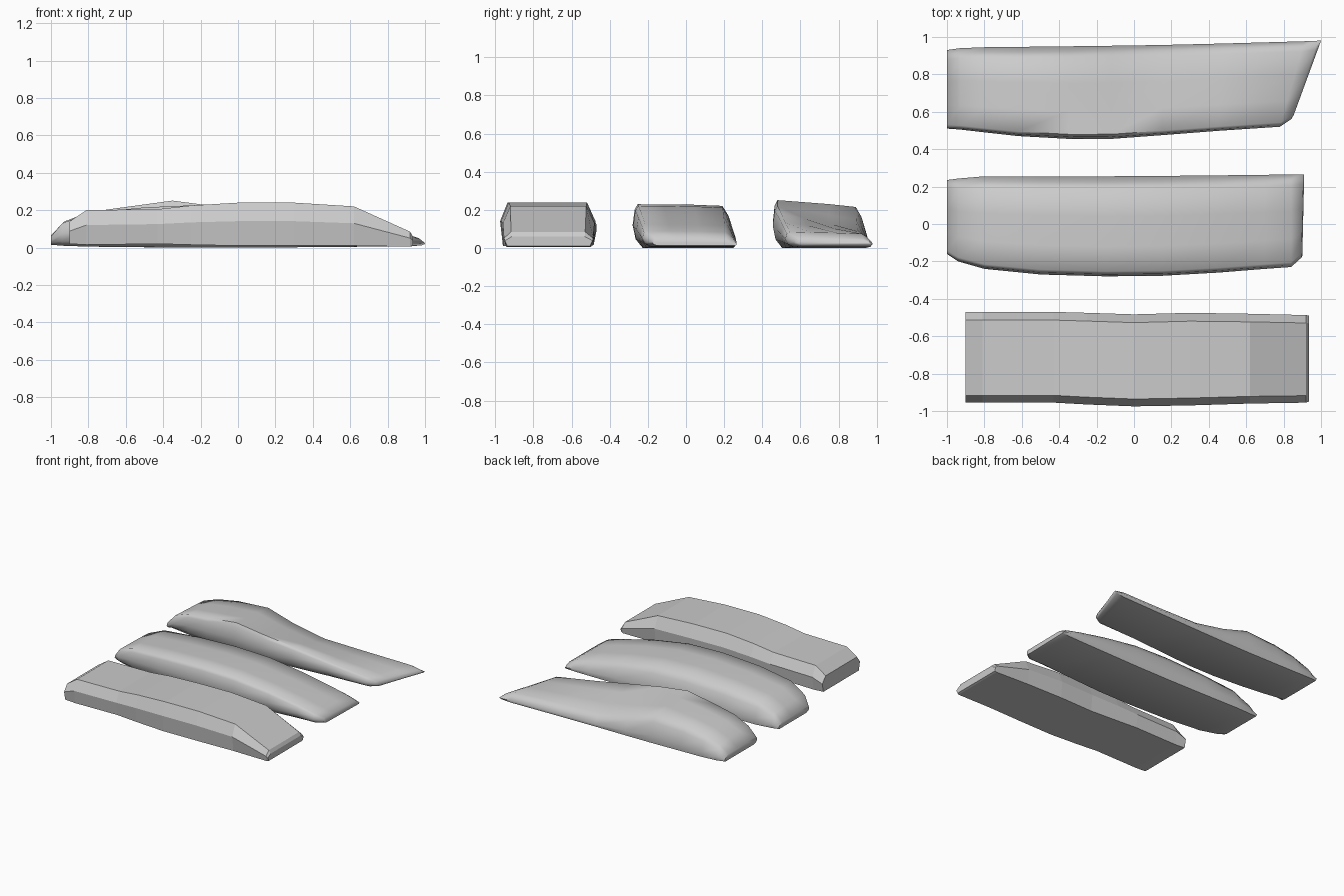
import bpy, bmesh, math


def loft(name, profile, stations, smooth):
    """profile: (u, w) across the slab, front to back.
    station: x, shear, front y, back y, base z, front top z, back top z."""
    bm = bmesh.new()
    rings = []
    for x, shear, yf, yb, z0, zf, zb in stations:
        ring = []
        for u, w in profile:
            top = zf + (zb - zf) * u
            ring.append(bm.verts.new((x + shear * u, yf + (yb - yf) * u,
                                      z0 + (top - z0) * w)))
        rings.append(ring)
    n = len(profile)
    for a, b in zip(rings, rings[1:]):
        for i in range(n):
            j = (i + 1) % n
            bm.faces.new((a[i], a[j], b[j], b[i]))
    bm.faces.new(rings[0])
    bm.faces.new(rings[-1])
    bmesh.ops.recalc_face_normals(bm, faces=bm.faces)
    mesh = bpy.data.meshes.new(name)
    bm.to_mesh(mesh)
    bm.free()
    ob = bpy.data.objects.new(name, mesh)
    bpy.context.collection.objects.link(ob)
    if smooth:
        bpy.context.view_layer.objects.active = ob
        ob.select_set(True)
        bpy.ops.object.shade_smooth_by_angle(angle=math.radians(62))
        ob.select_set(False)
    return ob


# Faceted slab at the front
flat_profile = [(0.03, 0), (0, 0.57), (0.08, 1), (0.91, 1), (1, 0.57), (0.97, 0)]
loft("faceted_slice", flat_profile, [
    (-0.90, 0, -0.955, -0.47, 0.02, 0.14, 0.14),
    (-0.81, 0, -0.955, -0.47, 0.015, 0.20, 0.20),
    (-0.43, 0, -0.955, -0.47, 0.02, 0.205, 0.205),
    (-0.25, 0, -0.965, -0.475, 0.015, 0.225, 0.225),
    (0.00, 0, -0.975, -0.483, 0.01, 0.24, 0.24),
    (0.30, 0, -0.97, -0.475, 0.01, 0.24, 0.24),
    (0.62, 0, -0.96, -0.48, 0.01, 0.22, 0.22),
    (0.92, 0, -0.955, -0.487, 0.005, 0.085, 0.085),
    (0.935, 0, -0.95, -0.49, 0.01, 0.06, 0.06),
], False)

# Rounded slab in the middle
soft_profile = [(0.10, 0), (0.03, 0.2), (0, 0.52), (0.02, 0.88), (0.05, 1),
                (0.3, 1), (0.6, 1), (0.88, 0.98), (0.94, 0.75),
                (1, 0.3), (0.98, 0)]
loft("rounded_slice", soft_profile, [
    (-1.00, 0, -0.16, 0.235, 0.015, 0.06, 0.06),
    (-0.94, 0, -0.20, 0.243, 0.01, 0.13, 0.12),
    (-0.80, 0, -0.24, 0.255, 0.005, 0.185, 0.18),
    (-0.50, 0, -0.27, 0.255, 0.002, 0.215, 0.21),
    (-0.15, 0, -0.28, 0.255, 0, 0.23, 0.225),
    (0.15, 0, -0.277, 0.257, 0, 0.222, 0.215),
    (0.45, 0, -0.26, 0.26, 0.003, 0.18, 0.17),
    (0.70, 0, -0.24, 0.263, 0.005, 0.125, 0.12),
    (0.84, 0, -0.23, 0.265, 0.007, 0.09, 0.085),
    (0.895, 0.01, -0.18, 0.265, 0.01, 0.055, 0.05),
    (0.90, 0.01, -0.17, 0.264, 0.012, 0.025, 0.025),
], True)

# Humped slab at the back with a slanted tip
loft("humped_slice", soft_profile, [
    (-1.00, 0, 0.51, 0.93, 0.015, 0.065, 0.065),
    (-0.93, 0, 0.505, 0.94, 0.01, 0.14, 0.12),
    (-0.80, 0, 0.49, 0.945, 0.005, 0.19, 0.165),
    (-0.62, 0, 0.47, 0.947, 0.003, 0.215, 0.20),
    (-0.35, 0, 0.455, 0.95, 0, 0.253, 0.215),
    (-0.12, 0, 0.455, 0.953, 0, 0.225, 0.14),
    (0.15, 0, 0.475, 0.957, 0.002, 0.185, 0.085),
    (0.45, 0.03, 0.498, 0.965, 0.004, 0.135, 0.08),
    (0.78, 0.13, 0.52, 0.977, 0.005, 0.085, 0.075),
    (0.84, 0.145, 0.56, 0.98, 0.012, 0.055, 0.05),
    (0.853, 0.147, 0.58, 0.98, 0.018, 0.035, 0.035),
], True)
